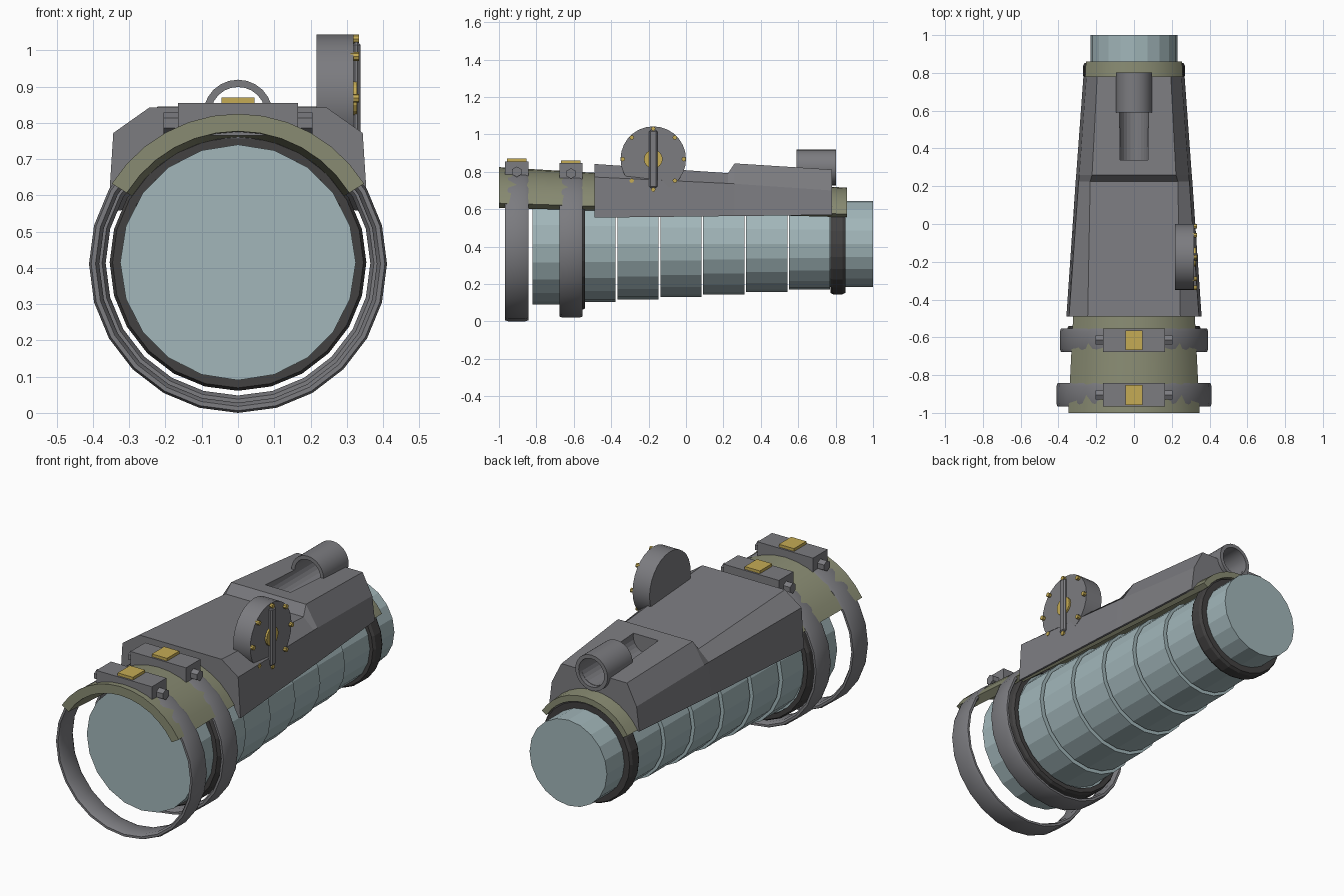
import bpy, bmesh, math
from math import sin, cos, pi, radians
from mathutils import Matrix, Vector

if "Cube" in bpy.data.objects:
    bpy.data.objects.remove(bpy.data.objects["Cube"])


def material(name, rgb):
    m = bpy.data.materials.new(name)
    m.diffuse_color = (*rgb, 1)
    m.use_nodes = True
    m.node_tree.nodes["Principled BSDF"].inputs["Base Color"].default_value = m.diffuse_color
    return m


BLUE = material("pale_blue_grey", (0.36, 0.47, 0.49))
GREY = material("mid_grey", (0.20, 0.20, 0.215))
DARK = material("dark_rubber", (0.055, 0.053, 0.053))
OLIVE = material("olive", (0.25, 0.26, 0.17))
GOLD = material("gold", (0.56, 0.41, 0.09))
AXIS = 0.415  # height of the barrel axis


def finish(name, bm, mat, smooth=None):
    bmesh.ops.recalc_face_normals(bm, faces=bm.faces)
    me = bpy.data.meshes.new(name)
    bm.to_mesh(me)
    bm.free()
    me.materials.append(mat)
    ob = bpy.data.objects.new(name, me)
    bpy.context.collection.objects.link(ob)
    if smooth:
        bpy.ops.object.select_all(action='DESELECT')
        bpy.context.view_layer.objects.active = ob
        ob.select_set(True)
        bpy.ops.object.shade_smooth_by_angle(angle=radians(smooth))
    return ob


def loft(name, sections, mat, loop=False, smooth=None):
    """Skin closed cross-sections; cap the ends unless it loops."""
    bm = bmesh.new()
    rows = [[bm.verts.new(p) for p in s] for s in sections]
    pairs = list(zip(rows, rows[1:])) + ([(rows[-1], rows[0])] if loop else [])
    for a, b in pairs:
        for i in range(len(a)):
            j = (i + 1) % len(a)
            bm.faces.new((a[i], a[j], b[j], b[i]))
    if not loop:
        bm.faces.new(rows[0])
        bm.faces.new(rows[-1])
    return finish(name, bm, mat, smooth)


def sweep(name, prof, mat, zc=AXIS, a0=0, a1=360, n=24, smooth=None):
    """Turn a closed (radius, y) profile about a lengthwise axis."""
    full = a1 - a0 == 360
    angles = [radians(a0 + (a1 - a0) * i / n) for i in range(n if full else n + 1)]
    return loft(name, [[(r * cos(a), y, zc + r * sin(a)) for r, y in prof]
                       for a in angles], mat, full, smooth)


def cylinder(name, p0, p1, r, mat, n=20, smooth=None):
    p0, p1 = Vector(p0), Vector(p1)
    d = p1 - p0
    bm = bmesh.new()
    rot = d.to_track_quat('Z', 'Y').to_matrix().to_4x4()
    bmesh.ops.create_cone(bm, cap_ends=True, segments=n, radius1=r, radius2=r,
                          depth=d.length,
                          matrix=Matrix.Translation((p0 + p1) / 2) @ rot)
    return finish(name, bm, mat, smooth)


def box(name, lo, hi, mat):
    lo, hi = Vector(lo), Vector(hi)
    bm = bmesh.new()
    bmesh.ops.create_cube(bm, size=1, matrix=Matrix.Translation((lo + hi) / 2)
                          @ Matrix.Diagonal((*(hi - lo), 1)))
    return finish(name, bm, mat)


# Stepped barrel made of separate drums
cylinder("barrel_front", (0, -0.82, AXIS), (0, -0.555, AXIS), 0.325, BLUE)
drums = [(-0.555, -0.377, 0.312)]
drums += [(-0.367 + 0.2295 * i, -0.147 + 0.2295 * i, 0.298 - 0.0133 * i) for i in range(5)]
for y0, y1, r in drums:
    cylinder("barrel_drum", (0, y0, AXIS), (0, y1, AXIS), r, BLUE)
cylinder("barrel_rear", (0, 0.77, AXIS), (0, 1.0, AXIS), 0.23, BLUE)

# Dark collars around the barrel
for name, y0, y1, r_in, r_out in (("front_collar", -0.67, -0.54, 0.322, 0.354),
                                  ("rear_collar", 0.772, 0.852, 0.228, 0.27)):
    sweep(name, [(r_in, y0), (r_out - 0.008, y0), (r_out, y0 + 0.015),
                 (r_out, y1 - 0.015), (r_out - 0.008, y1), (r_in, y1)], DARK)


# Tapered olive saddle over the barrel
def saddle_radius(y):
    return 0.41 - 0.11 * (y + 1) / 1.86


sweep("saddle", [(0.362, -1), (0.41, -1), (0.30, 0.86), (0.268, 0.86)],
      OLIVE, a0=32, a1=148, n=12, smooth=25)

# Clamp hoops with top block, side bolts and gold plate
for tag, yc, R, zc, top in (("front", -0.905, 0.411, 0.411, 0.855),
                            ("rear", -0.615, 0.393, 0.413, 0.846)):
    sweep(tag + "_hoop", [(R - 0.028, yc - 0.045), (R - 0.018, yc - 0.062),
                          (R - 0.006, yc - 0.062), (R, yc - 0.045),
                          (R, yc + 0.045), (R - 0.006, yc + 0.062),
                          (R - 0.018, yc + 0.062), (R - 0.028, yc + 0.045)],
          GREY, zc=zc, n=24, smooth=40)
    box(tag + "_clamp_block", (-0.165, yc - 0.062, top - 0.09),
        (0.165, yc + 0.062, top), GREY)
    box(tag + "_gold_plate", (-0.045, yc - 0.052, top - 0.01),
        (0.045, yc + 0.052, top + 0.015), GOLD)
    for s in (-1, 1):
        cylinder(tag + "_clamp_bolt", (s * 0.15, yc, top - 0.055),
                 (s * 0.205, yc, top - 0.055), 0.028, GREY, n=6)


# Housing: chamfered roof with an arched underside
def housing_section(y, foot, shoulder, roof):
    half = [foot, shoulder, roof]
    pts = [(x, y, z) for x, z in half] + [(-x, y, z) for x, z in reversed(half)]
    r = saddle_radius(y) - 0.006
    a = math.asin((foot[1] - AXIS) / r)
    for i in range(13):
        t = pi - a - (pi - 2 * a) * i / 12
        pts.append((r * cos(t), y, AXIS + r * sin(t)))
    return pts


housing = loft("housing", [
    housing_section(-0.49, (0.358, 0.555), (0.344, 0.772), (0.245, 0.842)),
    housing_section(0.225, (0.309, 0.563), (0.293, 0.738), (0.232, 0.793)),
    housing_section(0.26, (0.306, 0.563), (0.290, 0.736), (0.222, 0.845)),
    housing_section(0.78, (0.268, 0.57), (0.252, 0.70), (0.195, 0.812))], GREY)

# Round channel cut along the raised roof
cutter = cylinder("channel_cutter", (0, 0.34, 0.825), (0, 0.95, 0.825), 0.076, GREY, 24)
cutter.hide_render = True
cutter.hide_viewport = True
cut = housing.modifiers.new("channel", 'BOOLEAN')
cut.operation = 'DIFFERENCE'
cut.object = cutter
cut.solver = 'EXACT'

# Open tube at the rear of the channel
sweep("roof_tube", [(0.076, 0.59), (0.096, 0.59), (0.096, 0.803), (0.076, 0.803)],
      GREY, zc=0.823, n=24, smooth=30)

# Side dial with hub, grip bar and rim studs
DY, DZ = -0.175, 0.868
cylinder("dial", (0.217, DY, DZ), (0.318, DY, DZ), 0.175, GREY, 28, 30)
cylinder("dial_hub", (0.31, DY, DZ), (0.328, DY, DZ), 0.05, GOLD, 16)
cylinder_bar = box("dial_grip", (0.315, DY - 0.022, DZ - 0.155),
                   (0.338, DY + 0.022, DZ + 0.155), GREY)
bev = cylinder_bar.modifiers.new("edge", 'BEVEL')
bev.width = 0.008
for k in range(8):
    a = k * pi / 4
    y, z = DY + 0.163 * cos(a), DZ + 0.163 * sin(a)
    cylinder("dial_stud", (0.31, y, z), (0.334, y, z), 0.012, GOLD, 8)
